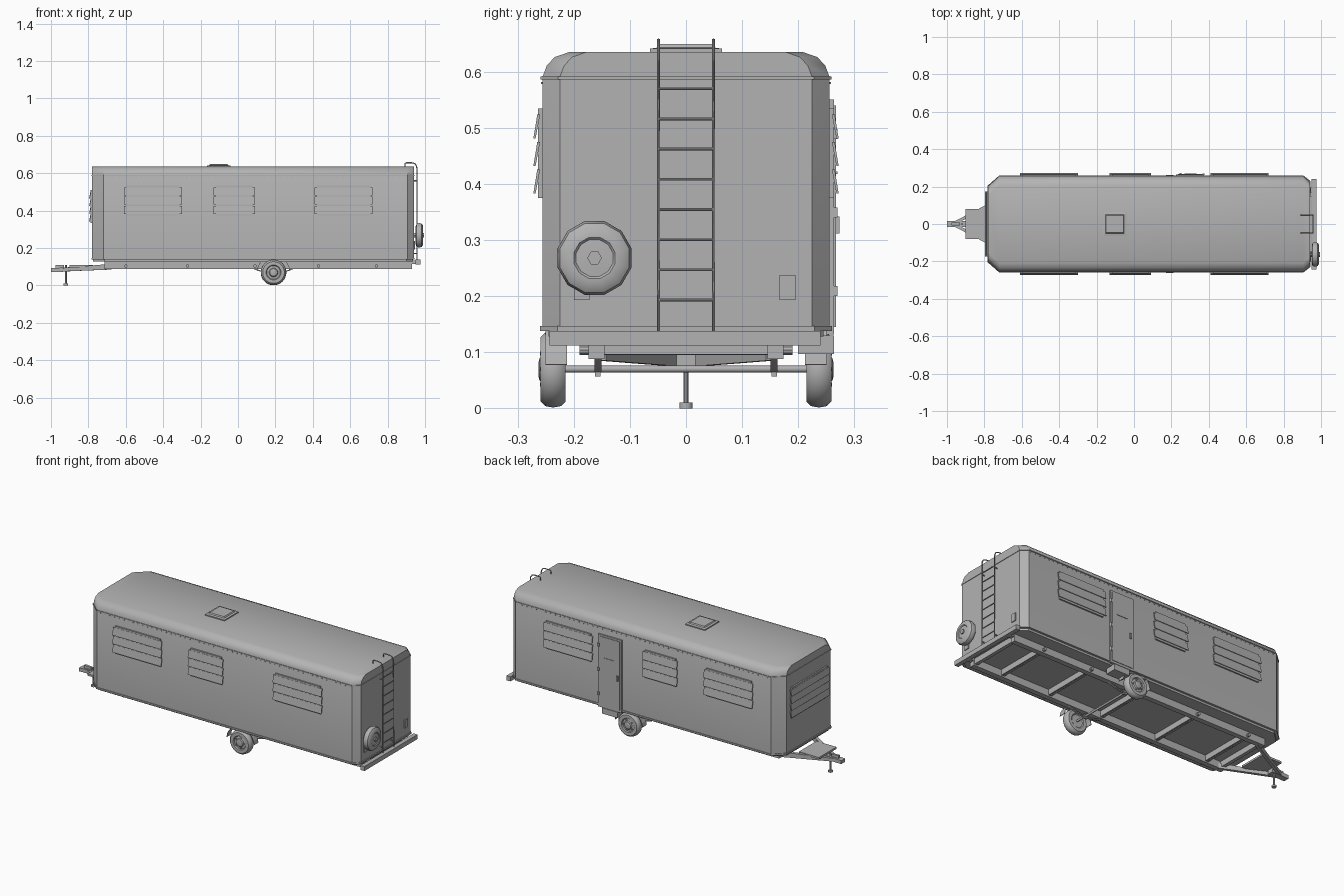
import bpy, bmesh, math
from mathutils import Matrix, Vector

if "Cube" in bpy.data.objects:
    bpy.data.objects.remove(bpy.data.objects["Cube"])

grey = bpy.data.materials.new("light_grey")
grey.diffuse_color = (0.45, 0.45, 0.45, 1)
grey.use_nodes = True
grey.node_tree.nodes["Principled BSDF"].inputs["Base Color"].default_value = grey.diffuse_color


def add_mesh(name, verts, faces, smooth=False):
    me = bpy.data.meshes.new(name)
    me.from_pydata(verts, [], faces)
    bm = bmesh.new()
    bm.from_mesh(me)
    bmesh.ops.recalc_face_normals(bm, faces=bm.faces)
    bm.to_mesh(me)
    bm.free()
    ob = bpy.data.objects.new(name, me)
    bpy.context.collection.objects.link(ob)
    me.materials.append(grey)
    if smooth:
        bpy.ops.object.select_all(action='DESELECT')
        ob.select_set(True)
        bpy.context.view_layer.objects.active = ob
        bpy.ops.object.shade_smooth_by_angle(angle=math.radians(35))
    return ob


def loft(name, rings, smooth=False, closed=False):
    """Skin equal rings of points; cap the ends unless closed into a loop."""
    n, m = len(rings[0]), len(rings)
    verts = [p for r in rings for p in r]
    faces = []
    for i in range(m if closed else m - 1):
        a, b = i * n, (i + 1) % m * n
        faces += [(a + j, a + (j + 1) % n, b + (j + 1) % n, b + j) for j in range(n)]
    if not closed:
        faces += [tuple(range(n)), tuple(range((m - 1) * n, m * n))]
    return add_mesh(name, verts, faces, smooth)


def box(name, x0, x1, y0, y1, z0, z1):
    return loft(name, [[(x, y0, z0), (x, y1, z0), (x, y1, z1), (x, y0, z1)] for x in (x0, x1)])


def tube(name, pts, r, sides=8):
    """Round bar following a path of points."""
    pts = [Vector(p) for p in pts]
    rings = []
    for i, p in enumerate(pts):
        d = (pts[min(i + 1, len(pts) - 1)] - pts[max(i - 1, 0)]).normalized()
        q = d.to_track_quat('Z', 'Y')
        rings.append([p + q @ Vector((r * math.cos(t), r * math.sin(t), 0))
                      for t in (2 * math.pi * k / sides for k in range(sides))])
    return loft(name, rings, True)


def beam(name, a, b, w, z0a, z1a, z0b, z1b):
    """Straight bar with a width in plan and a height at each end."""
    a, b = Vector(a), Vector(b)
    d = (b - a).normalized()
    s = Vector((-d.y, d.x)) * w / 2
    return loft(name, [[(*(p - s), lo), (*(p + s), lo), (*(p + s), hi), (*(p - s), hi)]
                       for p, lo, hi in ((a, z0a, z1a), (b, z0b, z1b))])


def lathe(name, profile, sides, mat):
    """Spin (radius, depth) points round local z."""
    rings = [[mat @ Vector((r * math.cos(t), r * math.sin(t), h))
              for t in (2 * math.pi * (k + .5) / sides for k in range(sides))] for r, h in profile]
    return loft(name, rings, True)


# Shell with chamfered ends and rounded roof edges
STATIONS = ((-.78, .20), (-.72, .256), (.905, .256), (.94, .225))


def section(x, w):
    half = [(w, .14), (w, .59), (w - .008, .611), (w - .022, .626), (w - .048, .635)]
    return [(x, y, z) for y, z in half] + [(x, -y, z) for y, z in reversed(half)]


loft("body_shell", [section(*s) for s in STATIONS], True)


def band(name, z0, z1, off):
    """Thin strip all round the shell."""
    outline = [(x, w) for x, w in STATIONS] + [(x, -w) for x, w in reversed(STATIONS)]
    rings = []
    for x, y in outline:
        ox, oy = x, y + math.copysign(off, y)
        if x < -.75 or x > .92:
            ox = x + math.copysign(off, x)
        rings.append([(x, y, z0), (ox, oy, z0), (ox, oy, z1), (x, y, z1)])
    loft(name, rings, closed=True)


band("eave_trim", .586, .591, .003)
band("base_trim", .138, .147, .004)

# Rivets under the eave
for s in (-1, 1):
    for i in range(54):
        x = -.70 + i * .03
        box("eave_rivet", x, x + .006, s * .255, s * .2585, .578, .582)


# Louvred windows
def window(name, center, out, width, count, bottom, pitch):
    out = Vector(out)
    along = Vector((-out.y, out.x, 0))
    base = Vector(center)

    def prism(part, w, prof):
        loft(part, [[base + along * u + out * n + Vector((0, 0, z)) for n, z in prof]
                    for u in (-w / 2, w / 2)])
    top = bottom + count * pitch + .012
    prism(name + "_frame", width - .024, [(-.002, bottom), (.008, bottom), (.008, top), (-.002, top)])
    for i in range(count):
        z = bottom + .008 + i * pitch
        prism(name + "_slat", width, [(.012, z), (.016, z), (.009, z + pitch - .006), (.004, z + pitch - .006)])


for s in (-1, 1):
    for x, w in ((-.455, .31), (-.02, .22), (.565, .31)):
        window("side_window", (x, s * .256, 0), (0, s, 0), w, 3, .375, .049)
window("nose_window", (-.78, 0, 0), (-1, 0, 0), .35, 4, .335, .041)

# Entry door, inner panel, hinges, handle and folding step
box("door", .225, .375, .25, .264, .132, .55)
box("door_panel", .235, .365, .262, .267, .145, .54)
for z in (.2, .34, .48):
    box("door_hinge", .366, .376, .262, .27, z, z + .018)
box("door_handle", .243, .253, .264, .274, .312, .342)
box("door_grab_bar", .27, .335, .266, .27, .418, .422)
box("door_step", .25, .35, .2, .264, .097, .13)

# Roof vent
loft("vent_base", [[(-.103 + a * hx, b * hy, z) for a, b in ((-1, -1), (1, -1), (1, 1), (-1, 1))]
                   for hx, hy, z in ((.062, .064, .633), (.062, .064, .641), (.05, .05, .643), (.046, .046, .649))])

# Ladder on the back
for s in (-1, 1):
    y = s * .049
    tube("ladder_rail", [(.893, y, .634), (.893, y, .652), (.9, y, .656), (.93, y, .656),
                         (.946, y, .651), (.955, y, .638), (.957, y, .62), (.957, y, .138)], .003)
    for z in (.17, .56):
        tube("ladder_bracket", [(.937, y, z), (.957, y, z)], .003)
for i in range(8):
    tube("ladder_rung", [(.957, -.049, .193 + i * .0538), (.957, .049, .193 + i * .0538)], .0025)

# Tail lights and bumper
for y in (-.186, .181):
    box("tail_light", .938, .945, y - .014, y + .014, .193, .238)
box("bumper", .95, .975, -.243, .24, .112, .138)
for s in (-1, 1):
    box("bumper_arm", .9, .955, s * .158 - .012, s * .158 + .012, .114, .134)

# Wheels, axle and springs
TYRE = [(.001, -.018), (.035, -.018), (.04, -.022), (.058, -.022), (.066, -.014), (.0685, 0),
        (.066, .014), (.058, .022), (.04, .022), (.036, .016), (.024, .018), (.02, .024),
        (.012, .026), (.001, .026)]
AX = (.19, .07)
for s in (-1, 1):
    face = Matrix.Rotation(-s * math.pi / 2, 4, 'X')
    lathe("wheel", TYRE, 28, Matrix.Translation((AX[0], s * .237, .0695)) @ face)
    for k in range(5):
        t = k * math.tau / 5
        cx, cz = AX[0] + .029 * math.cos(t), AX[1] + .029 * math.sin(t)
        tube("wheel_nut", [(cx, s * .25, cz), (cx, s * .26, cz)], .004, 6)
    # wheel arch strip
    arch = []
    for k in range(13):
        t = math.radians(5 + k * 170 / 12)
        c, d = math.cos(t), math.sin(t)
        arch.append([(AX[0] + r * c, y, AX[1] + r * d) for r, y in
                     ((.086, s * .212), (.086, s * .25), (.089, s * .25), (.089, s * .212))])
    loft("wheel_arch", arch)
    leaf = []
    for k in range(9):
        u = k / 4 - 1
        z = .064 + .034 * u * u
        leaf.append([(AX[0] + u * .13, s * .157 + a, z + b) for a, b in
                     ((-.006, 0), (.006, 0), (.006, .006), (-.006, .006))])
    loft("leaf_spring", leaf)
    box("spring_clamp", .178, .202, s * .157 - .005, s * .157 + .005, .057, .078)
tube("axle", [(AX[0], -.225, .07), (AX[0], .225, .07)], .006, 12)

# Spare wheel with hex hub
rear = Matrix.Translation((.968, -.163, .268)) @ Matrix.Rotation(math.pi / 2, 4, 'Y')
lathe("spare_wheel", [(.001, -.018), (.05, -.018), (.064, -.013), (.068, 0), (.064, .014),
                      (.054, .021), (.038, .022), (.034, .018), (.001, .02)], 12, rear)
tube("spare_hub", [(.94, -.163, .268), (.994, -.163, .268)], .013, 6)

# Chassis
loft("floor_pan", [[(x, w, z) for x, w in ((-.775, -.19), (-.715, -.245), (.9, -.245), (.935, -.215),
                                           (.935, .215), (.9, .245), (-.715, .245), (-.775, .19))]
                   for z in (.128, .142)])
for s in (-1, 1):
    box("chassis_rail", -.715, .93, s * .145, s * .174, .088, .13)
for x in (-.70, -.60, -.27, .09, .43, .74, .915):
    box("cross_member", x - .01, x + .01, -.16, .16, .096, .13)
for x in (-.60, -.27, .09, .43, .74):
    tube("outrigger", [(x, -.19, .104), (x, .19, .104)], .009, 10)

# Drawbar, coupler, tray and jack
for s in (-1, 1):
    beam("drawbar", (-.68, s * .15), (-.955, s * .008), .016, .085, .115, .074, .092)
beam("coupler", (-.895, 0), (-1, 0), .034, .074, .098, .072, .092)
beam("coupler_latch", (-.93, 0), (-.975, 0), .014, .094, .108, .09, .11)
box("front_tray", -.902, -.775, -.08, .08, .097, .108)
tube("jack_post", [(-.92, 0, .005), (-.92, 0, .108)], .005, 10)
tube("jack_foot", [(-.92, 0, 0), (-.92, 0, .01)], .012, 12)
